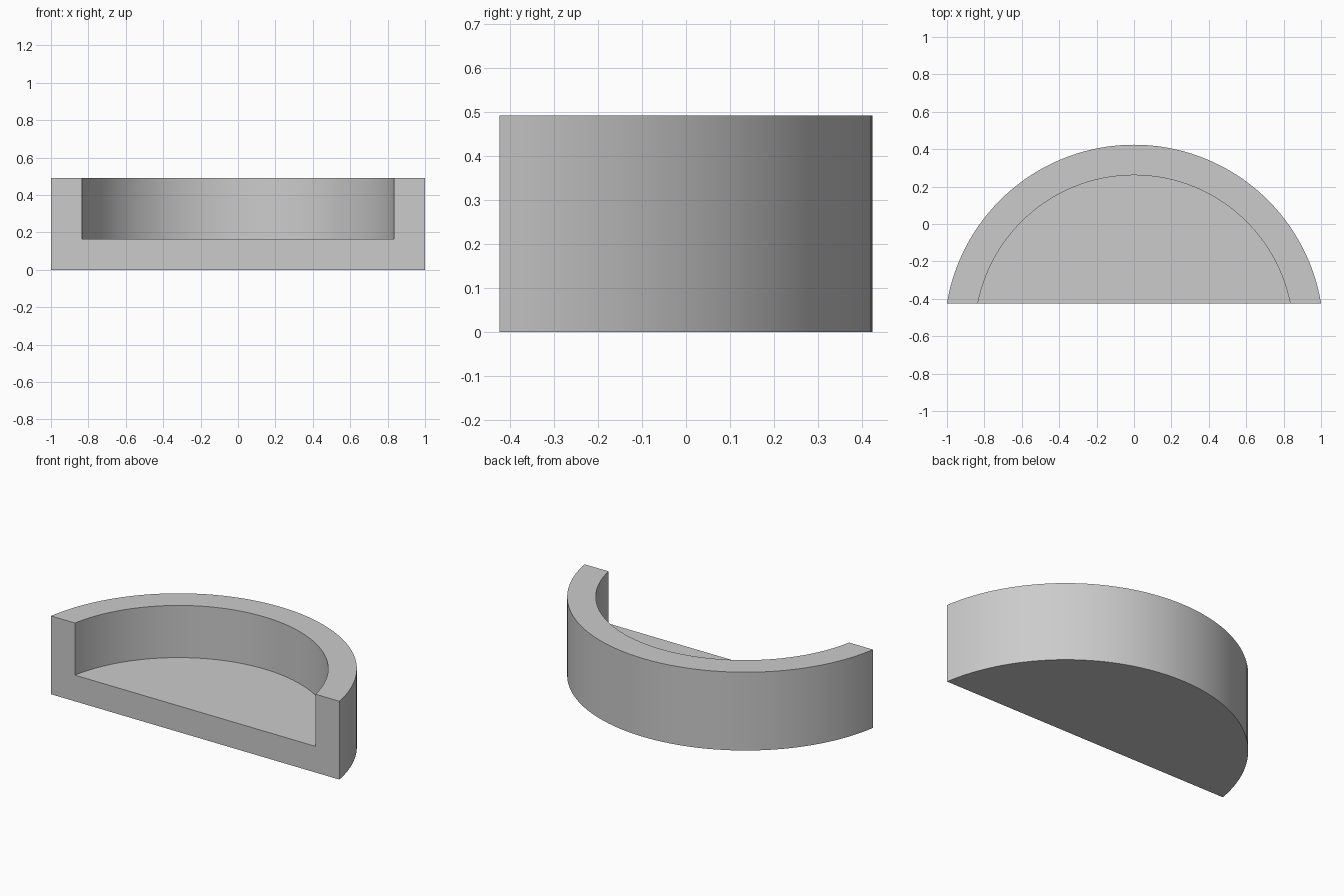
import bpy
import bmesh
import math

# Remove the default object
cube = bpy.data.objects.get("Cube")
if cube:
    bpy.data.objects.remove(cube, do_unlink=True)

# Dimensions
FRONT_Y = -0.424
CENTRE_Y = -0.59
OUTER_R = 1.0138
INNER_R = 0.851
HEIGHT = 0.491
FLOOR_Z = 0.164
SEGMENTS = 64

# One plain grey material
grey = bpy.data.materials.new("grey")
grey.use_nodes = True
colour = (0.6, 0.6, 0.6, 1)
grey.diffuse_color = colour
grey.node_tree.nodes["Principled BSDF"].inputs["Base Color"].default_value = colour


def arc(bm, radius, z):
    """Arc of vertices from right to left, ending on the flat front plane."""
    start = math.asin((FRONT_Y - CENTRE_Y) / radius)
    sweep = math.pi - 2 * start
    angles = [start + sweep * i / SEGMENTS for i in range(SEGMENTS + 1)]
    return [bm.verts.new((radius * math.cos(a), CENTRE_Y + radius * math.sin(a), z))
            for a in angles]


bm = bmesh.new()
outer_bottom = arc(bm, OUTER_R, 0)
outer_top = arc(bm, OUTER_R, HEIGHT)
inner_top = arc(bm, INNER_R, HEIGHT)
inner_floor = arc(bm, INNER_R, FLOOR_Z)
loops = [outer_bottom, outer_top, inner_top, inner_floor]

# Outer wall, rim and inner wall
for a, b in zip(loops, loops[1:]):
    for i in range(SEGMENTS):
        bm.faces.new((a[i], a[i + 1], b[i + 1], b[i]))

# Underside, recessed floor and the U-shaped cut face at the front
bm.faces.new(outer_bottom)
bm.faces.new(inner_floor)
bm.faces.new([loop[0] for loop in loops] + [loop[-1] for loop in reversed(loops)])
bmesh.ops.recalc_face_normals(bm, faces=bm.faces)

mesh = bpy.data.meshes.new("half_round_tray")
bm.to_mesh(mesh)
bm.free()
mesh.materials.append(grey)
tray = bpy.data.objects.new("half_round_tray", mesh)
bpy.context.collection.objects.link(tray)

# Smooth curved walls with crisp corners
bpy.ops.object.select_all(action="DESELECT")
tray.select_set(True)
bpy.context.view_layer.objects.active = tray
bpy.ops.object.shade_smooth_by_angle(angle=math.radians(30))
